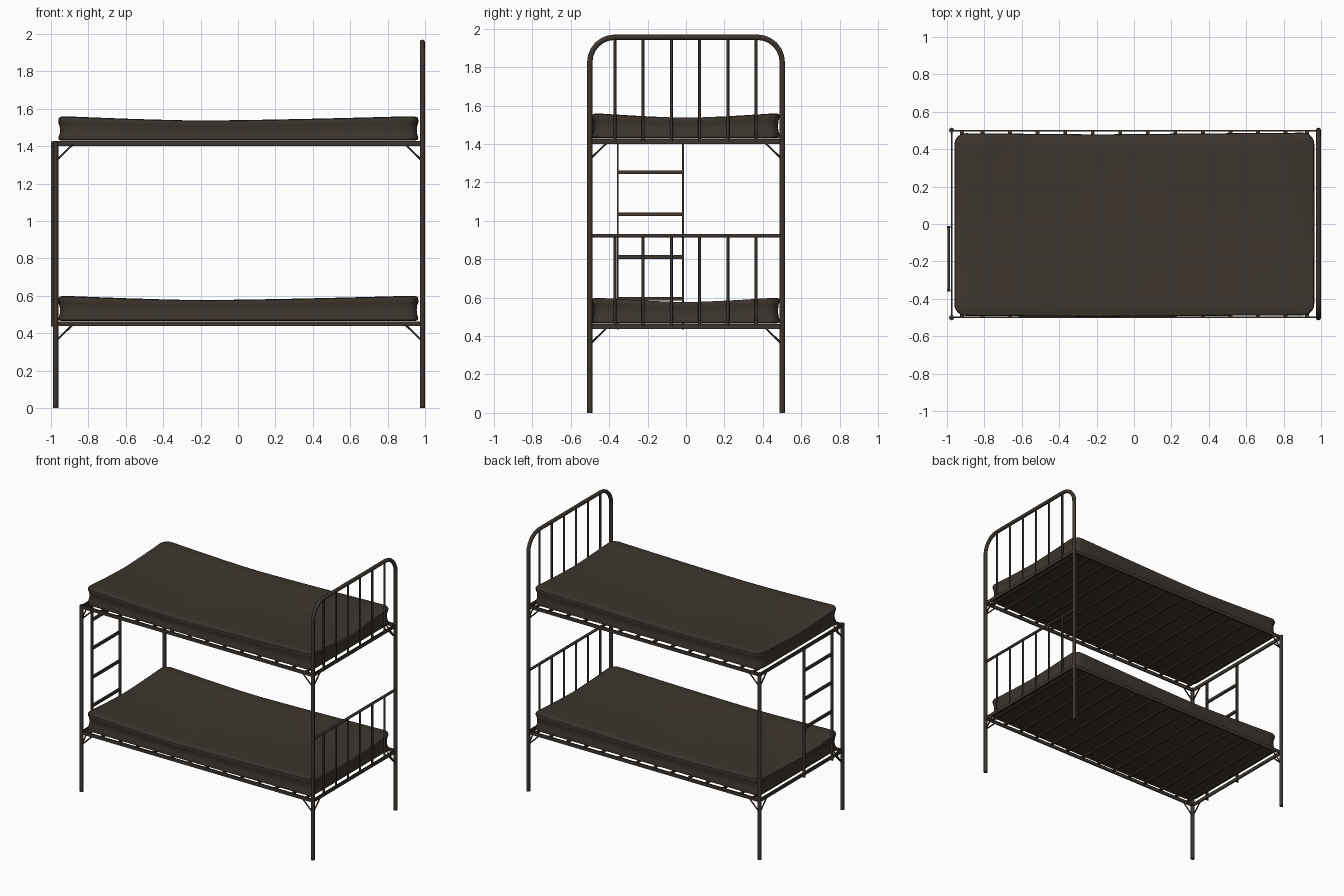
import bpy, bmesh, math
from mathutils import Vector

if "Cube" in bpy.data.objects:
    bpy.data.objects.remove(bpy.data.objects["Cube"])

brown = bpy.data.materials.new("dark brown")
brown.diffuse_color = (0.047, 0.036, 0.028, 1)
brown.use_nodes = True
brown.node_tree.nodes["Principled BSDF"].inputs["Base Color"].default_value = brown.diffuse_color

YP, XL, XR = 0.501, -0.975, 0.986      # post positions
LEVELS = ((0.45, 0.465, 0.602), (1.413, 1.43, 1.562))  # rail z, mattress bottom, top


def finish(ob, smooth=True):
    ob.data.materials.append(brown)
    if smooth:
        bpy.ops.object.select_all(action='DESELECT')
        ob.select_set(True)
        bpy.context.view_layer.objects.active = ob
        bpy.ops.object.shade_smooth_by_angle(angle=math.radians(50))
    return ob


def from_bmesh(name, bm, smooth=True):
    bmesh.ops.recalc_face_normals(bm, faces=bm.faces[:])
    me = bpy.data.meshes.new(name)
    bm.to_mesh(me)
    bm.free()
    ob = bpy.data.objects.new(name, me)
    bpy.context.collection.objects.link(ob)
    return finish(ob, smooth)


def rod(name, a, b, r, sides=8):
    a, b = Vector(a), Vector(b)
    bm = bmesh.new()
    bmesh.ops.create_cone(bm, cap_ends=True, segments=sides, radius1=r, radius2=r, depth=(b - a).length)
    rot = (b - a).to_track_quat('Z', 'Y')
    for v in bm.verts:
        v.co = rot @ v.co + (a + b) / 2
    return from_bmesh(name, bm)


def box(name, c, size):
    bm = bmesh.new()
    bmesh.ops.create_cube(bm, size=1)
    for v in bm.verts:
        v.co = Vector([v.co[i] * size[i] + c[i] for i in range(3)])
    return from_bmesh(name, bm, False)


def mattress(name, z0, z1):
    # rounded rectangle outline with subdivided straight sides
    hx, hy, r = 0.962, 0.488, 0.06
    corners = []
    for k, (sx, sy) in enumerate(((1, 1), (-1, 1), (-1, -1), (1, -1))):
        corners.append([Vector((sx * (hx - r) + r * math.cos(t), sy * (hy - r) + r * math.sin(t)))
                        for t in [math.pi / 2 * (k + i / 6) for i in range(7)]])
    outline = []
    for k in range(4):
        outline += corners[k]
        a, b = corners[k][-1], corners[(k + 1) % 4][0]
        n = 12 if k % 2 == 0 else 8
        outline += [a.lerp(b, i / n) for i in range(1, n)]

    def drop(x, y):
        w = 0.76 if x < -0.2 else 1.16
        a = 1 - min(1, abs(x + 0.2) / w) ** 1.4
        b = 1 - min(1, abs(y) / hy) ** 1.4
        return 0.025 * (a + b - 0.7 * a * b)

    h = z1 - z0
    # (scale, inset, height fraction): concave sides between two rims, then the sagging top
    prof = [(1, 0.015, 0), (1, 0.002, 0.04), (1, 0, 0.12), (1, 0.007, 0.3), (1, 0.009, 0.5),
            (1, 0.006, 0.72), (1, 0, 0.88), (1, 0.003, 0.96), (1, 0.014, 1),
            (0.85, 0, 1), (0.65, 0, 1), (0.45, 0, 1), (0.25, 0, 1), (0.08, 0, 1)]
    bm = bmesh.new()
    rings = []
    for s, ins, f in prof:
        ring = []
        for p in outline:
            x, y = p.x * s * (1 - ins / hx), p.y * s * (1 - ins / hy)
            shift = -0.009 * max(0, 1 - abs(x + 0.2) / 1.0)
            ring.append(bm.verts.new((x + 0.002, y + shift, z0 + f * (h - drop(x, y)))))
        rings.append(ring)
    n = len(outline)
    for a, b in zip(rings, rings[1:]):
        for i in range(n):
            bm.faces.new((a[i], a[(i + 1) % n], b[(i + 1) % n], b[i]))
    bm.faces.new(rings[0])
    bm.faces.new(rings[-1])
    return from_bmesh(name, bm)


# headboard arch: both right posts and rounded top in one tube
R, TOP = 0.13, 1.956
half = [(YP, 0)] + [(YP - R + R * math.cos(t), TOP - R + R * math.sin(t))
                    for t in [math.pi / 2 * i / 6 for i in range(7)]]
path = half + [(-y, z) for y, z in reversed(half)]
cu = bpy.data.curves.new("head_arch", 'CURVE')
cu.dimensions = '3D'
cu.bevel_depth, cu.bevel_resolution, cu.use_fill_caps = 0.014, 2, True
sp = cu.splines.new('POLY')
sp.points.add(len(path) - 1)
for pt, (y, z) in zip(sp.points, path):
    pt.co = (XR, y, z, 1)
arch = bpy.data.objects.new("head_arch", cu)
bpy.context.collection.objects.link(arch)
bpy.ops.object.select_all(action='DESELECT')
arch.select_set(True)
bpy.context.view_layer.objects.active = arch
bpy.ops.object.convert(target='MESH')
finish(bpy.context.view_layer.objects.active)

# foot posts
for s in (-1, 1):
    rod("foot_post", (XL, s * YP, 0), (XL, s * YP, 1.428), 0.014)

# headboard crossbar and spindles
rod("head_crossbar", (XR, -YP, 0.922), (XR, YP, 0.922), 0.010)
for i in range(6):
    y = -0.37 + i * 0.147
    rod("upper_spindle", (XR, y, 1.413), (XR, y, TOP), 0.0075)
    rod("lower_spindle", (XR, y, 0.45), (XR, y, 0.922), 0.0075)

# bed levels
for zr, z0, z1 in LEVELS:
    for s in (-1, 1):
        box("side_rail", ((XL + XR) / 2, s * 0.498, zr), (XR - XL, 0.009, 0.026))
    for x in (XL, XR):
        box("end_rail", (x, 0, zr), (0.009, 2 * YP, 0.026))
    # slats under the mattress
    for x in [-0.92] + [-0.81 + i * 0.1473 for i in range(12)] + [0.925]:
        box("slat", (x, 0, z0 - 0.007), (0.02, 0.992, 0.011))
    # diagonal corner braces
    for s in (-1, 1):
        for x, d in ((XL, 1), (XR, -1)):
            rod("side_brace", (x, s * 0.499, zr - 0.093), (x + d * 0.093, s * 0.499, zr - 0.003), 0.005, 6)
            rod("end_brace", (x, s * YP, zr - 0.093), (x, s * (YP - 0.093), zr - 0.003), 0.005, 6)
    mattress("mattress", z0, z1)

# ladder on the foot end
for y in (-0.356, -0.016):
    box("ladder_upright", (-0.99, y, 0.93), (0.02, 0.009, 0.99))
for z in (0.594, 0.8125, 1.034, 1.253):
    box("ladder_rung", (-0.99, -0.186, z), (0.014, 0.34, 0.02))
